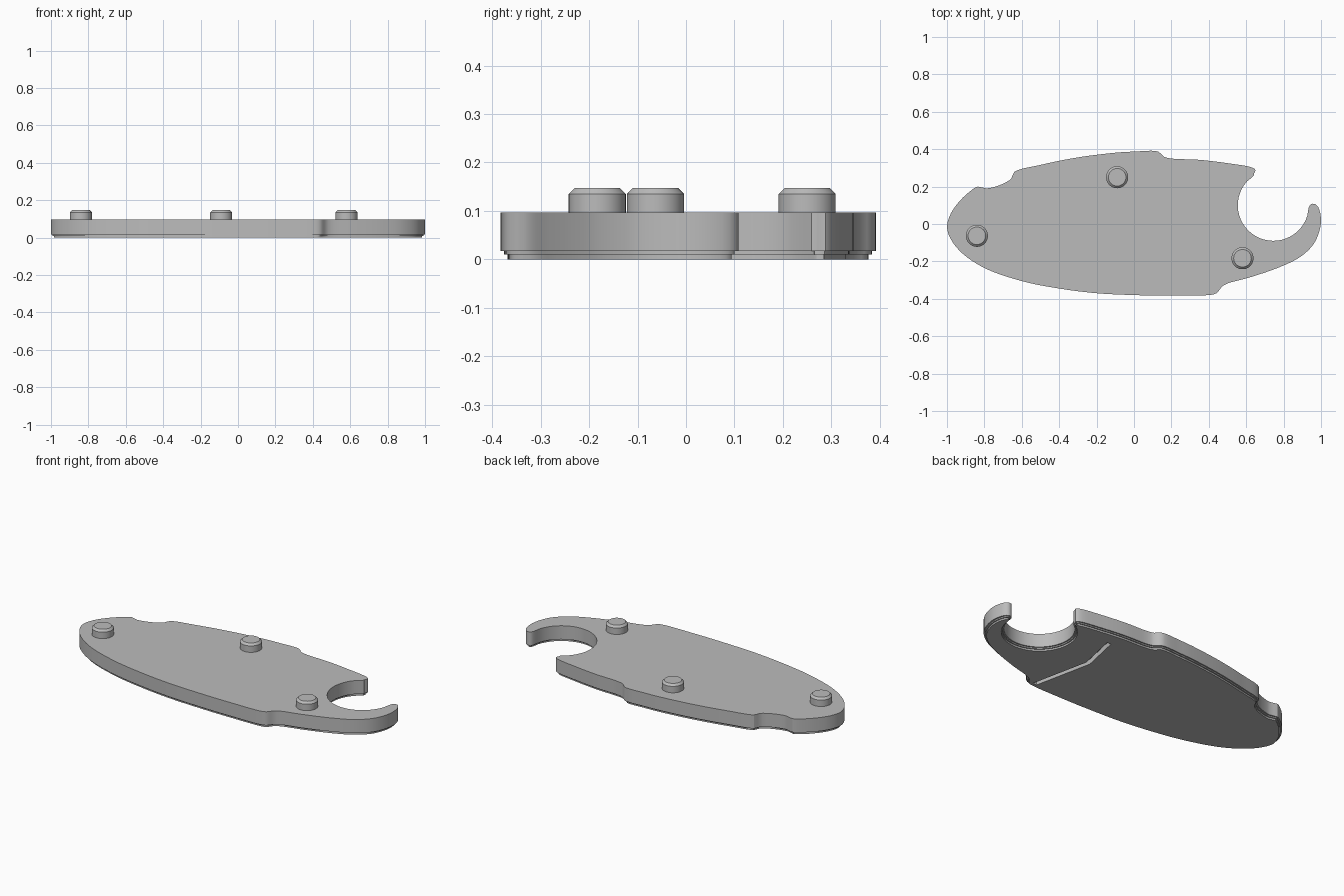
import bpy, bmesh, math
from mathutils import Vector

cube = bpy.data.objects.get("Cube")
if cube:
    bpy.data.objects.remove(cube, do_unlink=True)

grey = bpy.data.materials.new("plain_grey")
grey.use_nodes = True
colour = (0.5, 0.5, 0.5, 1)
grey.diffuse_color = colour
grey.node_tree.nodes["Principled BSDF"].inputs["Base Color"].default_value = colour


def finish(name, bm, angle=30):
    bmesh.ops.recalc_face_normals(bm, faces=bm.faces)
    mesh = bpy.data.meshes.new(name)
    bm.to_mesh(mesh)
    bm.free()
    mesh.materials.append(grey)
    obj = bpy.data.objects.new(name, mesh)
    bpy.context.collection.objects.link(obj)
    return obj


def smooth(obj):
    bpy.ops.object.select_all(action='DESELECT')
    obj.select_set(True)
    bpy.context.view_layer.objects.active = obj
    bpy.ops.object.shade_smooth_by_angle(angle=math.radians(30))


def closed_spline(points, step=0.025):
    """Centripetal spline through a closed loop of points."""
    pts = [Vector(p) for p in points]
    n, out = len(pts), []
    for i in range(n):
        p = [pts[(i + k - 1) % n] for k in range(4)]
        t = [0.0]
        for k in range(3):
            t.append(t[-1] + math.sqrt((p[k + 1] - p[k]).length))
        count = max(2, math.ceil((p[2] - p[1]).length / step))
        for j in range(count):
            u = t[1] + (t[2] - t[1]) * j / count
            q = p
            for level in range(1, 3):
                q = [q[k].lerp(q[k + 1], (u - t[k]) / (t[k + level] - t[k]))
                     for k in range(len(q) - 1)]
            # last blend runs between the two middle knots
            out.append(q[0].lerp(q[1], (u - t[1]) / (t[2] - t[1])))
    return out


def inset(loop, d):
    """Move a clockwise loop inward by d."""
    out = []
    for i, p in enumerate(loop):
        tangent = (loop[(i + 1) % len(loop)] - loop[i - 1]).normalized()
        out.append(p + Vector((tangent.y, -tangent.x)) * d)
    return out


# Plate outline, clockwise: hook, front edge, rounded end, back edge, round bay
hook = [(.945, .105), (.965, .108), (.985, .09), (1, .01), (.965, -.1),
        (.89, -.175), (.78, -.23), (.62, -.285), (.5, -.318)]
front = [(.47, -.335), (.45, -.362), (.43, -.375), (.2, -.383), (0, -.38),
         (-.2, -.37), (-.4, -.345), (-.6, -.305), (-.8, -.235)]
end = [(-.92, -.155), (-.98, -.08), (-1, -.015), (-.98, .055), (-.93, .125),
       (-.88, .172), (-.835, .2), (-.79, .19), (-.7, .215), (-.655, .245)]
back = [(-.64, .278), (-.5, .316), (-.3, .356), (-.1, .381), (0, .387),
        (.13, .387), (.16, .36), (.2, .35), (.35, .343), (.5, .325),
        (.63, .302), (.65, .288), (.642, .27)]
bay = []
for i in range(17):
    a = math.radians(123 + (357 - 123) * i / 16)
    bay.append((.745 + .19 * math.cos(a), .1 + .19 * math.sin(a)))
outline = closed_spline(hook + front + end + back + bay)

# Plate with two small steps around the underside
bm = bmesh.new()
rings = []
for z, d in ((0, .015), (.01, .015), (.01, .008), (.017, .008), (.017, 0), (.097, 0)):
    rings.append([bm.verts.new((p.x, p.y, z)) for p in inset(outline, d)])
for low, high in zip(rings, rings[1:]):
    for i in range(len(low)):
        bm.faces.new((low[i - 1], low[i], high[i], high[i - 1]))
bm.faces.new(rings[0])
bm.faces.new(rings[-1])
plate = finish("plate", bm)

# Bent groove cut in the underside
path = [Vector(p) for p in ((.405, -.345), (.33, .01), (.38, .245))]
bm = bmesh.new()
sections = []
for p in path:
    sections.append([bm.verts.new((p.x + dx, p.y, z)) for dx, z in
                     ((-.013, -.03), (.013, -.03), (.013, .03), (-.013, .03))])
for a, b in zip(sections, sections[1:]):
    for i in range(4):
        bm.faces.new((a[i - 1], a[i], b[i], b[i - 1]))
bm.faces.new(sections[0])
bm.faces.new(sections[-1])
cutter = finish("groove_cutter", bm)
cutter.hide_render = True
cut = plate.modifiers.new("groove", 'BOOLEAN')
cut.operation = 'DIFFERENCE'
cut.solver = 'EXACT'
cut.object = cutter
bpy.context.view_layer.objects.active = plate
bpy.ops.object.modifier_apply(modifier=cut.name)
bpy.data.objects.remove(cutter, do_unlink=True)
smooth(plate)

# Chamfered round pegs on top
for name, x, y in (("end_peg", -.84, -.063), ("back_peg", -.09, .25), ("hook_peg", .58, -.183)):
    bm = bmesh.new()
    rings = []
    for z, r in ((.09, .059), (.135, .059), (.147, .047)):
        rings.append([bm.verts.new((x + r * math.cos(k * math.tau / 40),
                                    y + r * math.sin(k * math.tau / 40), z))
                      for k in range(40)])
    for low, high in zip(rings, rings[1:]):
        for i in range(40):
            bm.faces.new((low[i - 1], low[i], high[i], high[i - 1]))
    bm.faces.new(rings[0])
    bm.faces.new(rings[-1])
    smooth(finish(name, bm))
